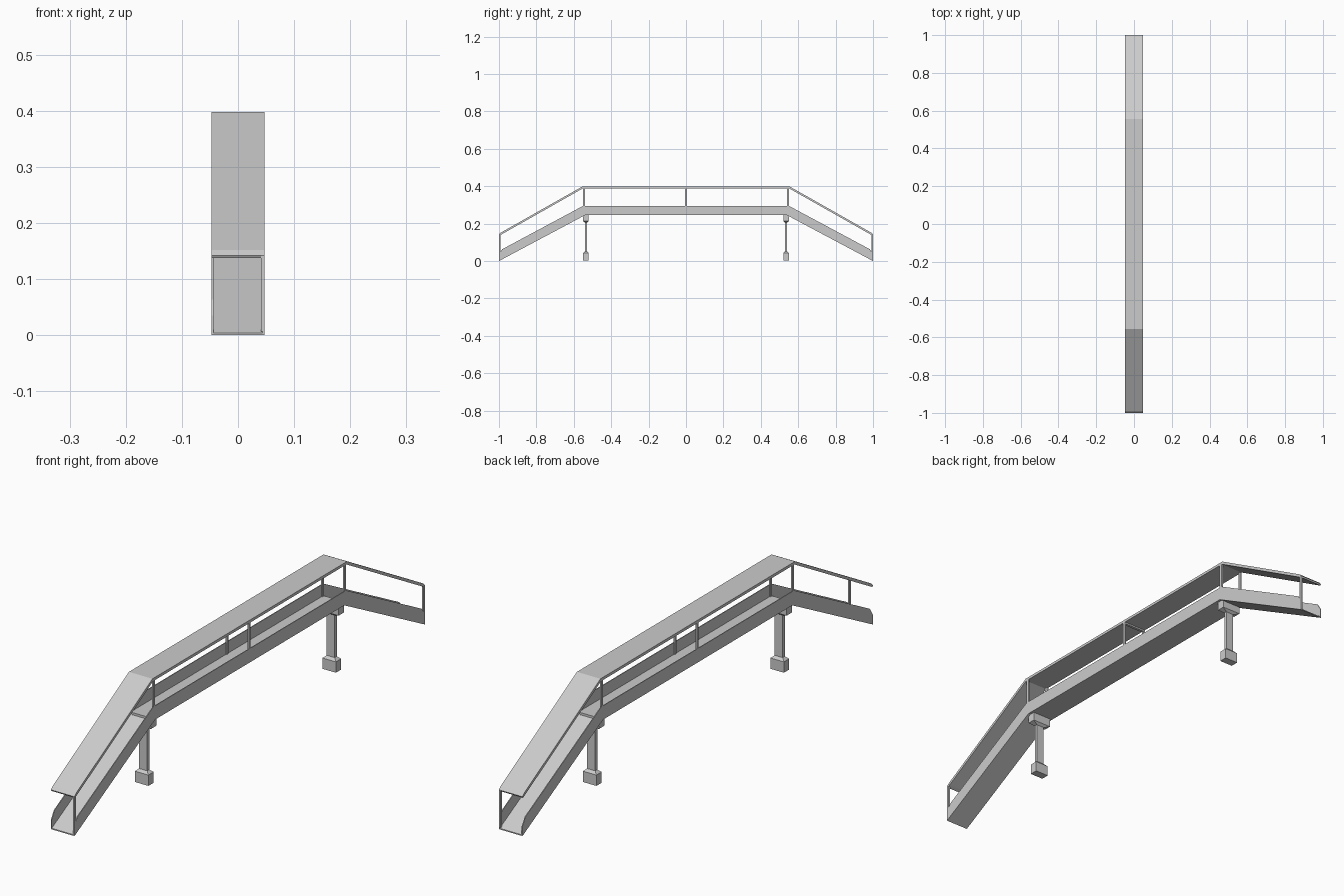
import bpy, bmesh

if "Cube" in bpy.data.objects:
    bpy.data.objects.remove(bpy.data.objects["Cube"])

W = 0.047      # half width of the bridge
T = 0.003      # sheet thickness


def make_object(name, bm):
    bmesh.ops.recalc_face_normals(bm, faces=bm.faces[:])
    me = bpy.data.meshes.new(name)
    bm.to_mesh(me)
    bm.free()
    ob = bpy.data.objects.new(name, me)
    bpy.context.collection.objects.link(ob)
    return ob


def band(name, x0, x1, top, bottom):
    """Solid strip between two matching (y, z) lines given for the +y half, mirrored to -y."""
    def mirrored(line):
        return [(-y, z) for y, z in reversed(line)] + list(line)
    bm = bmesh.new()
    rings = []
    for (ya, za), (yb, zb) in zip(mirrored(top), mirrored(bottom)):
        rings.append([bm.verts.new(p) for p in
                      ((x0, ya, za), (x1, ya, za), (x1, yb, zb), (x0, yb, zb))])
    for a, b in zip(rings, rings[1:]):
        for i in range(4):
            j = (i + 1) % 4
            bm.faces.new((a[i], a[j], b[j], b[i]))
    bm.faces.new(rings[0])
    bm.faces.new(rings[-1])
    return make_object(name, bm)


def box(name, x0, x1, y0, y1, z0, z1):
    bm = bmesh.new()
    bmesh.ops.create_cube(bm, size=1)
    for v in bm.verts:
        v.co = (x1 if v.co.x > 0 else x0, y1 if v.co.y > 0 else y0, z1 if v.co.z > 0 else z0)
    return make_object(name, bm)


def stack(name, y, sections):
    """Column built from rectangular sections (z, half x, half y)."""
    bm = bmesh.new()
    rings = [[bm.verts.new((sx * hx, y + sy * hy, z))
              for sx, sy in ((-1, -1), (1, -1), (1, 1), (-1, 1))] for z, hx, hy in sections]
    for a, b in zip(rings, rings[1:]):
        for i in range(4):
            j = (i + 1) % 4
            bm.faces.new((a[i], a[j], b[j], b[i]))
    bm.faces.new(rings[0])
    bm.faces.new(rings[-1])
    return make_object(name, bm)


# Deck floor, with the raised level slab in the middle
band("deck_floor", -W, W,
     [(0.54, 0.249), (1.0, 0.004)], [(0.54, 0.245), (1.0, 0.0)])
box("level_floor", -W + T, W - T, -0.55, 0.55, 0.246, 0.252)

# Side walls with clipped ends
for side, s in (("left", -1), ("right", 1)):
    band(side + "_wall", min(s * W, s * (W - T)), max(s * W, s * (W - T)),
         [(0.55, 0.295), (0.983, 0.063), (1.0, 0.035)],
         [(0.54, 0.245), (0.983, 0.009), (1.0, 0.0)])

# Roof sheet with turned-down ends
band("roof", -W, W,
     [(0.555, 0.398), (0.99, 0.152), (1.0, 0.142)],
     [(0.552, 0.388), (0.985, 0.143), (0.997, 0.137)])

# Posts on both sides and the middle roof beam
for side, s in (("left", -1), ("right", 1)):
    xs = sorted((s * W, s * (W - 0.006)))
    for y in (-0.545, 0, 0.545):
        box(side + "_post", *xs, y - 0.005, y + 0.005, 0.25, 0.391)
box("roof_beam", -W, W, -0.005, 0.005, 0.382, 0.39)

# End posts stand on the right side only
for s in (-1, 1):
    ys = sorted((s * 1.0, s * 0.991))
    box("end_post", W - 0.006, W, *ys, 0.006, 0.142)

# Piers: footing, slim shaft and flared cap
for y in (-0.535, 0.535):
    stack("pier", y, [(0.004, 0.027, 0.015), (0.043, 0.027, 0.015), (0.052, 0.016, 0.006),
                      (0.205, 0.016, 0.006), (0.213, 0.038, 0.015), (0.247, 0.038, 0.015)])
